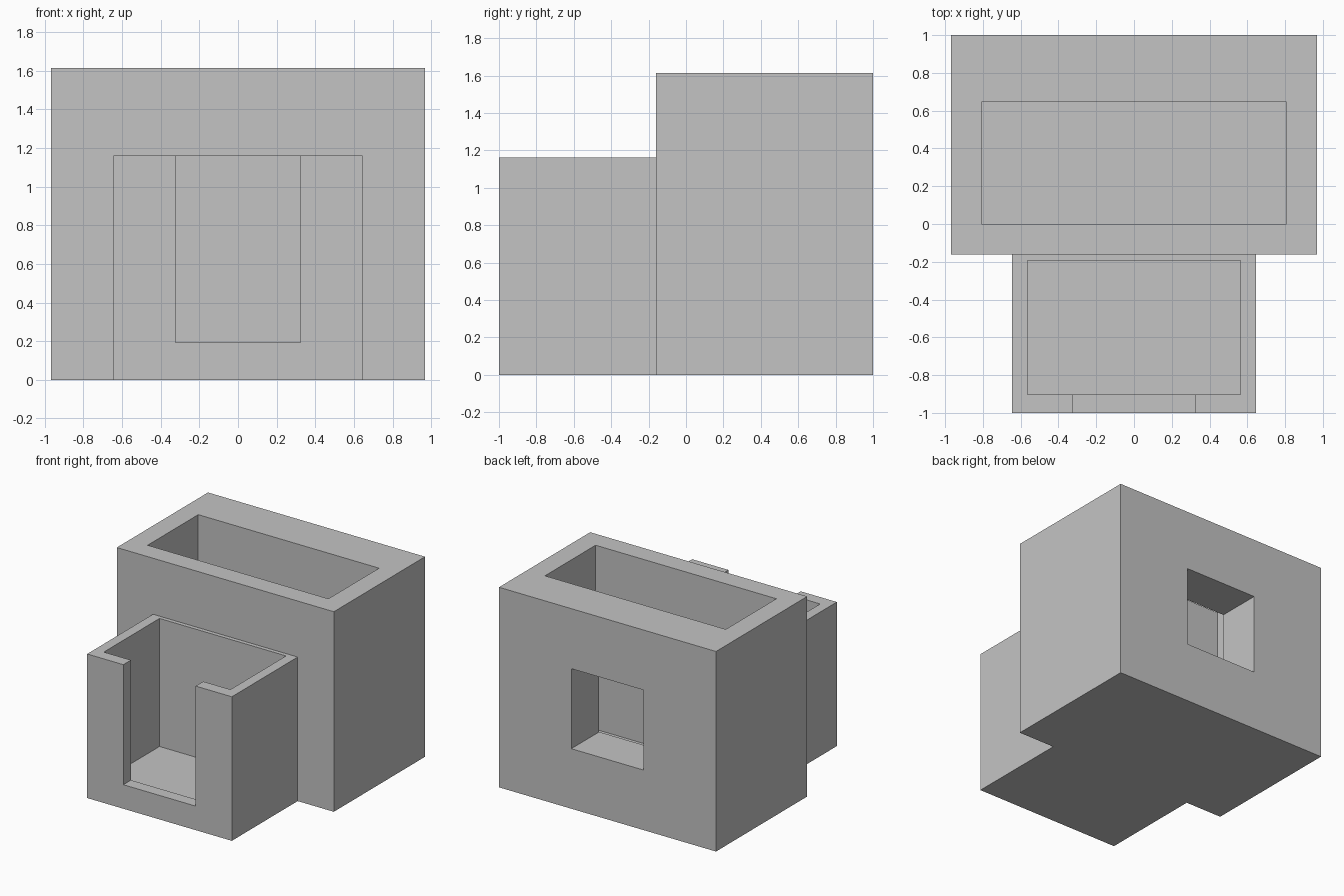
import bpy
import bmesh
from mathutils import Vector

if "Cube" in bpy.data.objects:
    bpy.data.objects.remove(bpy.data.objects["Cube"], do_unlink=True)

U = 2 / 62  # module: the model is 62 modules deep

grey = bpy.data.materials.new("plain grey")
grey.use_nodes = True
color = (0.55, 0.55, 0.55, 1)
grey.diffuse_color = color
grey.node_tree.nodes["Principled BSDF"].inputs["Base Color"].default_value = color


def block(name, half_width, y, z):
    """Box centred on x; y is measured from the front, all in modules."""
    bm = bmesh.new()
    bmesh.ops.create_cube(bm, size=1)
    size = Vector((2 * half_width, y[1] - y[0], z[1] - z[0]))
    centre = Vector((0, sum(y) / 2 - 31, sum(z) / 2))
    for v in bm.verts:
        v.co = (v.co * size + centre) * U
    mesh = bpy.data.meshes.new(name)
    bm.to_mesh(mesh)
    bm.free()
    mesh.materials.append(grey)
    obj = bpy.data.objects.new(name, mesh)
    bpy.context.collection.objects.link(obj)
    return obj


def combine(target, other, operation):
    """Apply a boolean and discard the helper."""
    mod = target.modifiers.new(operation.lower(), 'BOOLEAN')
    mod.operation, mod.solver, mod.object = operation, 'EXACT', other
    bpy.context.view_layer.objects.active = target
    bpy.ops.object.modifier_apply(modifier=mod.name)
    bpy.data.objects.remove(other, do_unlink=True)


# Tall rear block with the lower front block joined on
body = block("hollow_body", 30, (26, 62), (0, 50))
combine(body, block("front_block", 20, (0, 27), (0, 36)), 'UNION')

# Open-topped pockets, front doorway and rear window
openings = [
    ("rear_pocket", 25, (31, 51), (4, 60)),
    ("front_pocket", 17.5, (3, 25), (4, 45)),
    ("front_doorway", 10, (-2, 4), (6, 45)),
    ("rear_window", 10, (50, 65), (15, 35)),
]
for opening in openings:
    combine(body, block(*opening), 'DIFFERENCE')

# Flat faces throughout
for face in body.data.polygons:
    face.use_smooth = False
